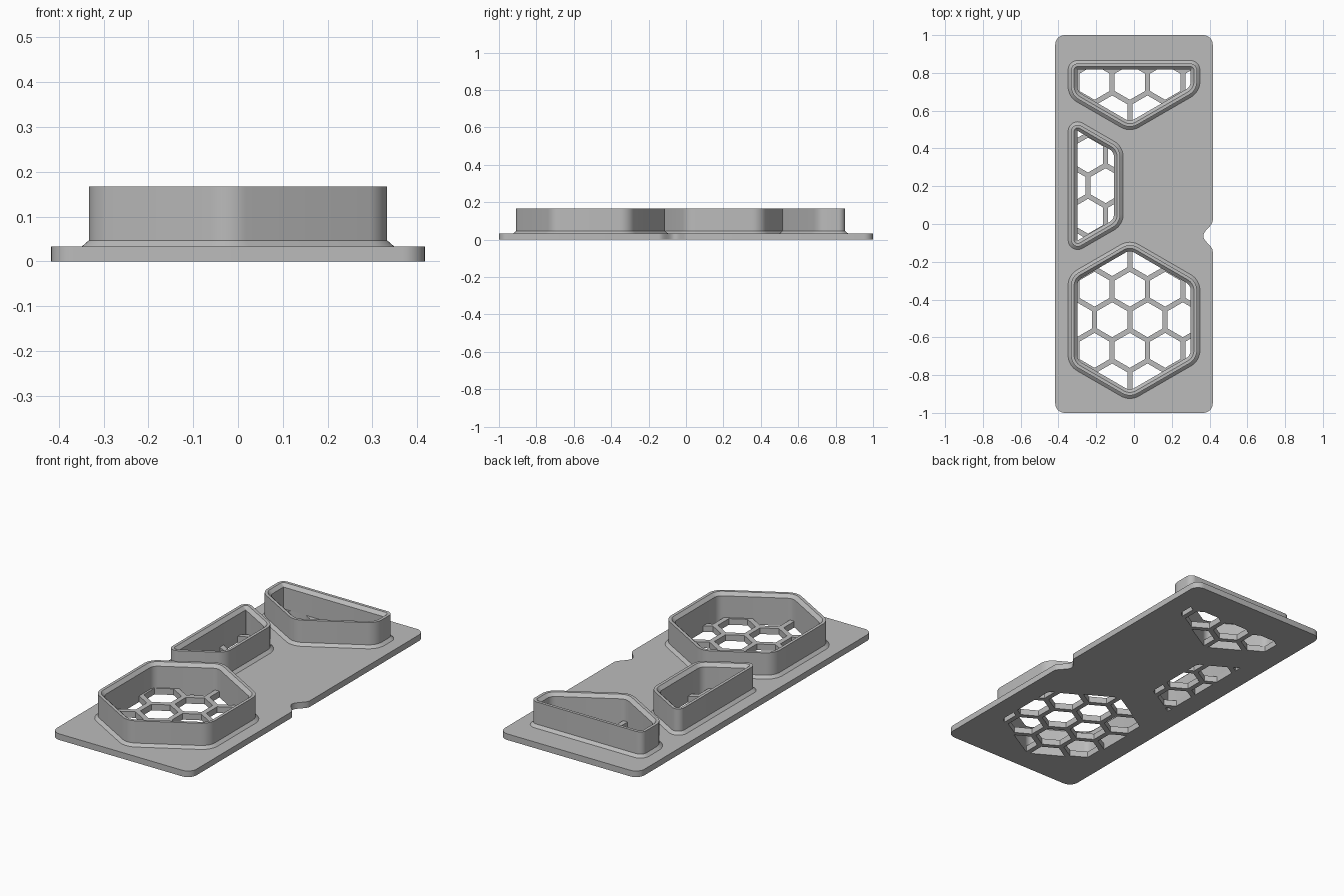
import bpy, bmesh, math
from mathutils import Vector

cube = bpy.data.objects.get("Cube")
if cube:
    bpy.data.objects.remove(cube)

HALF_X, PLATE, TOP, WALL = 0.417, 0.033, 0.167, 0.033
SIDE, APEX_X = 0.333, -0.022        # wall side position and apex position
PITCH, HOLE = 0.187, 0.16           # honeycomb spacing and hole width
SLOPE = math.tan(math.radians(30))
WIDE, TIGHT = 0.08, 0.035           # corner radii

grey = bpy.data.materials.new("grey plastic")
grey.use_nodes = True
grey.diffuse_color = (0.5, 0.5, 0.5, 1)
grey.node_tree.nodes["Principled BSDF"].inputs["Base Color"].default_value = (0.5, 0.5, 0.5, 1)


def add_object(name, mesh):
    mesh.materials.clear()
    mesh.materials.append(grey)
    obj = bpy.data.objects.new(name, mesh)
    bpy.context.collection.objects.link(obj)
    bpy.ops.object.select_all(action='DESELECT')
    obj.select_set(True)
    bpy.context.view_layer.objects.active = obj
    bpy.ops.object.shade_smooth_by_angle(angle=math.radians(30))
    return obj


def rounded(corners, inset=0.0, steps=8):
    """Counter-clockwise convex outline of (x, y, radius) corners, offset inwards."""
    points = []
    for i, (x, y, r) in enumerate(corners):
        here = Vector((x, y))
        before = (here - Vector(corners[i - 1][:2])).normalized()
        after = (Vector(corners[(i + 1) % len(corners)][:2]) - here).normalized()
        n1, n2 = Vector((before.y, -before.x)), Vector((after.y, -after.x))
        turn = n1.angle(n2)
        centre = here - (n1 + n2).normalized() * r / math.cos(turn / 2)
        start = math.atan2(n1.y, n1.x)
        for k in range(steps + 1):
            a = start + turn * k / steps
            points.append(centre + Vector((math.cos(a), math.sin(a))) * (r - inset))
    return points


def clip(poly, fence):
    """Keep the part of a polygon inside a convex counter-clockwise fence."""
    for i, b in enumerate(fence):
        a = fence[i - 1]
        edge = b - a
        if edge.length < 1e-6:
            continue
        result = []
        for j, q in enumerate(poly):
            p = poly[j - 1]
            dp, dq = edge.cross(p - a), edge.cross(q - a)
            if (dp >= 0) != (dq >= 0):
                result.append(p.lerp(q, dp / (dp - dq)))
            if dq >= 0:
                result.append(q)
        poly = result
    return [p for i, p in enumerate(poly) if (p - poly[i - 1]).length > 1e-4]


def area(poly):
    return abs(sum(poly[i - 1].cross(p) for i, p in enumerate(poly))) / 2


def honeycomb(fence, ox, oy):
    """Hexagonal holes around an origin, trimmed to the fence."""
    holes = []
    radius = HOLE / math.sqrt(3)
    for row in range(-4, 5):
        for col in range(-4, 5):
            c = Vector((ox + (col + row % 2 / 2) * PITCH, oy + row * PITCH * math.sqrt(3) / 2))
            hexagon = [c + Vector((math.sin(k * math.pi / 3), math.cos(k * math.pi / 3))) * radius
                       for k in range(6, 0, -1)]
            piece = clip(hexagon, fence)
            if len(piece) > 2 and area(piece) > 1e-4:
                holes.append(piece)
    return holes


def collar(name, corners):
    """Raised wall with a flared foot and a chamfered inner rim."""
    profile = [(-0.016, PLATE), (0, 0.047), (0, TOP), (0.016, TOP), (WALL, 0.15), (WALL, PLATE)]
    bm = bmesh.new()
    rings = [[bm.verts.new((p.x, p.y, z)) for p in rounded(corners, inset)] for inset, z in profile]
    for low, high in zip(rings, rings[1:]):
        for i in range(len(low)):
            bm.faces.new((low[i - 1], low[i], high[i], high[i - 1]))
    mesh = bpy.data.meshes.new(name)
    bm.to_mesh(mesh)
    bm.free()
    add_object(name, mesh)


# Outlines of the three collars
left_drop, right_drop = (APEX_X + SIDE) * SLOPE, (SIDE - APEX_X) * SLOPE
low, high = -0.92, -0.10
hex_outline = [(APEX_X, low, WIDE), (SIDE, low + right_drop, WIDE), (SIDE, high - right_drop, WIDE),
               (APEX_X, high, WIDE), (-SIDE, high - left_drop, WIDE), (-SIDE, low + left_drop, WIDE)]
tip, back = 0.503, 0.85
back_outline = [(APEX_X, tip, WIDE), (SIDE, tip + right_drop, WIDE), (SIDE, back, TIGHT),
                (-SIDE, back, TIGHT), (-SIDE, tip + left_drop, WIDE)]
mid_y, mid_half, mid_x = 0.203, 0.348, -0.073
short = mid_half - (mid_x + SIDE) * SLOPE
middle_outline = [(-SIDE, mid_y - mid_half, TIGHT), (mid_x, mid_y - short, WIDE),
                  (mid_x, mid_y + short, WIDE), (-SIDE, mid_y + mid_half, TIGHT)]

holes = []
for name, outline, ox, oy in (("hexagonal_collar", hex_outline, APEX_X + PITCH / 2, -0.507),
                              ("back_collar", back_outline, APEX_X, 0.75),
                              ("middle_collar", middle_outline, -0.15, mid_y)):
    collar(name, outline)
    holes += honeycomb(rounded(outline, WALL), ox, oy)

# Base plate outline with rounded corners and a soft notch on one long edge
plate = rounded([(HALF_X, -1, 0.05), (HALF_X, 1, 0.05), (-HALF_X, 1, 0.05), (-HALF_X, -1, 0.05)])
notch = [Vector((HALF_X - 0.05 * (0.5 + 0.5 * math.cos(math.pi * k / 8)), -0.063 + 0.082 * k / 8))
         for k in range(-8, 9)]
plate = plate[:9] + notch + plate[9:]

# Base plate filled around the honeycomb holes
curve = bpy.data.curves.new("plate_outline", 'CURVE')
curve.dimensions = '2D'
curve.fill_mode = 'BOTH'
curve.extrude = PLATE / 2
for loop in [plate] + holes:
    spline = curve.splines.new('POLY')
    spline.points.add(len(loop) - 1)
    for point, p in zip(spline.points, loop):
        point.co = (p.x, p.y, 0, 1)
    spline.use_cyclic_u = True
helper = bpy.data.objects.new("plate_outline", curve)
mesh = bpy.data.meshes.new_from_object(helper)
bpy.data.objects.remove(helper)
bm = bmesh.new()
bm.from_mesh(mesh)
bmesh.ops.remove_doubles(bm, verts=bm.verts, dist=1e-5)
bmesh.ops.recalc_face_normals(bm, faces=bm.faces)
bmesh.ops.translate(bm, verts=bm.verts, vec=(0, 0, PLATE / 2))
bm.to_mesh(mesh)
bm.free()
add_object("base_plate", mesh)
